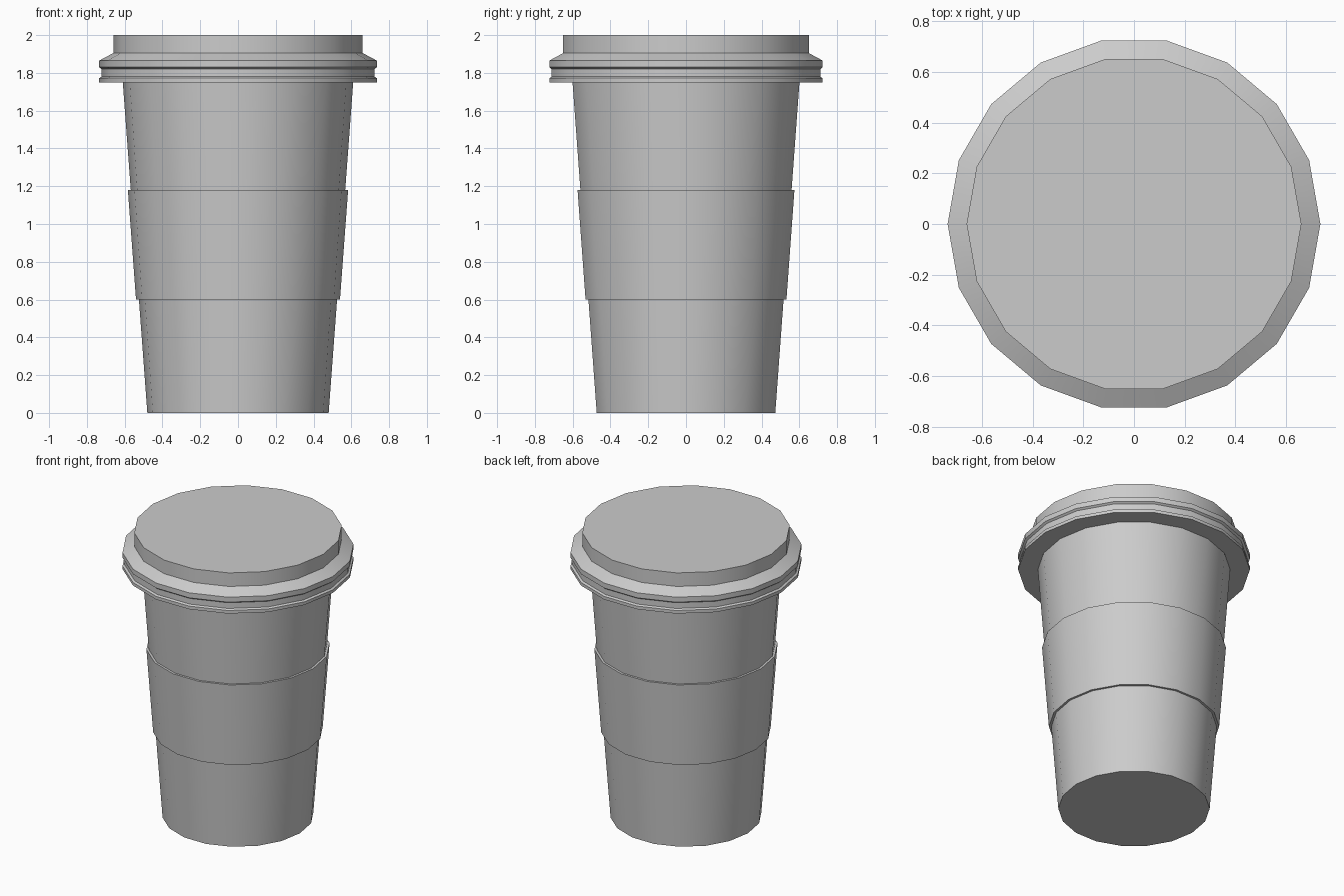
import bpy, bmesh
from math import cos, sin, radians, pi

if "Cube" in bpy.data.objects:
    bpy.data.objects.remove(bpy.data.objects["Cube"])

SIDES = 18


def lathe(name, profile, cap_bottom=False, cap_top=False, closed=False):
    """Revolve (radius, z) points, listed bottom to top on the outside."""
    bm = bmesh.new()
    rings = [[bm.verts.new((r * cos(2 * pi * i / SIDES), r * sin(2 * pi * i / SIDES), z))
              for i in range(SIDES)] for r, z in profile]
    pairs = list(zip(rings, rings[1:]))
    if closed:
        pairs.append((rings[-1], rings[0]))
    for low, high in pairs:
        for i in range(SIDES):
            j = (i + 1) % SIDES
            bm.faces.new((low[i], low[j], high[j], high[i]))
    if cap_bottom:
        bm.faces.new(rings[0][::-1])
    if cap_top:
        bm.faces.new(rings[-1])
    bmesh.ops.recalc_face_normals(bm, faces=bm.faces)
    mesh = bpy.data.meshes.new(name)
    bm.to_mesh(mesh)
    bm.free()
    obj = bpy.data.objects.new(name, mesh)
    bpy.context.collection.objects.link(obj)
    bpy.ops.object.select_all(action='DESELECT')
    obj.select_set(True)
    bpy.context.view_layer.objects.active = obj
    bpy.ops.object.shade_smooth_by_angle(angle=radians(30))
    return obj


# Tapered paper cup
lathe("cup_body", [(0.48, 0), (0.61, 1.75)], cap_bottom=True, cap_top=True)

# Heat sleeve wrapped around the middle
lathe("sleeve", [(0.54, 0.60), (0.583, 1.18), (0.566, 1.18), (0.523, 0.60)], closed=True)

# Lid with grooved rim, sloped shoulder and raised flat top
lathe("lid", [(0.735, 1.75), (0.735, 1.772), (0.722, 1.78), (0.722, 1.82),
              (0.735, 1.83), (0.735, 1.865), (0.66, 1.905), (0.66, 2.0)],
      cap_bottom=True, cap_top=True)
